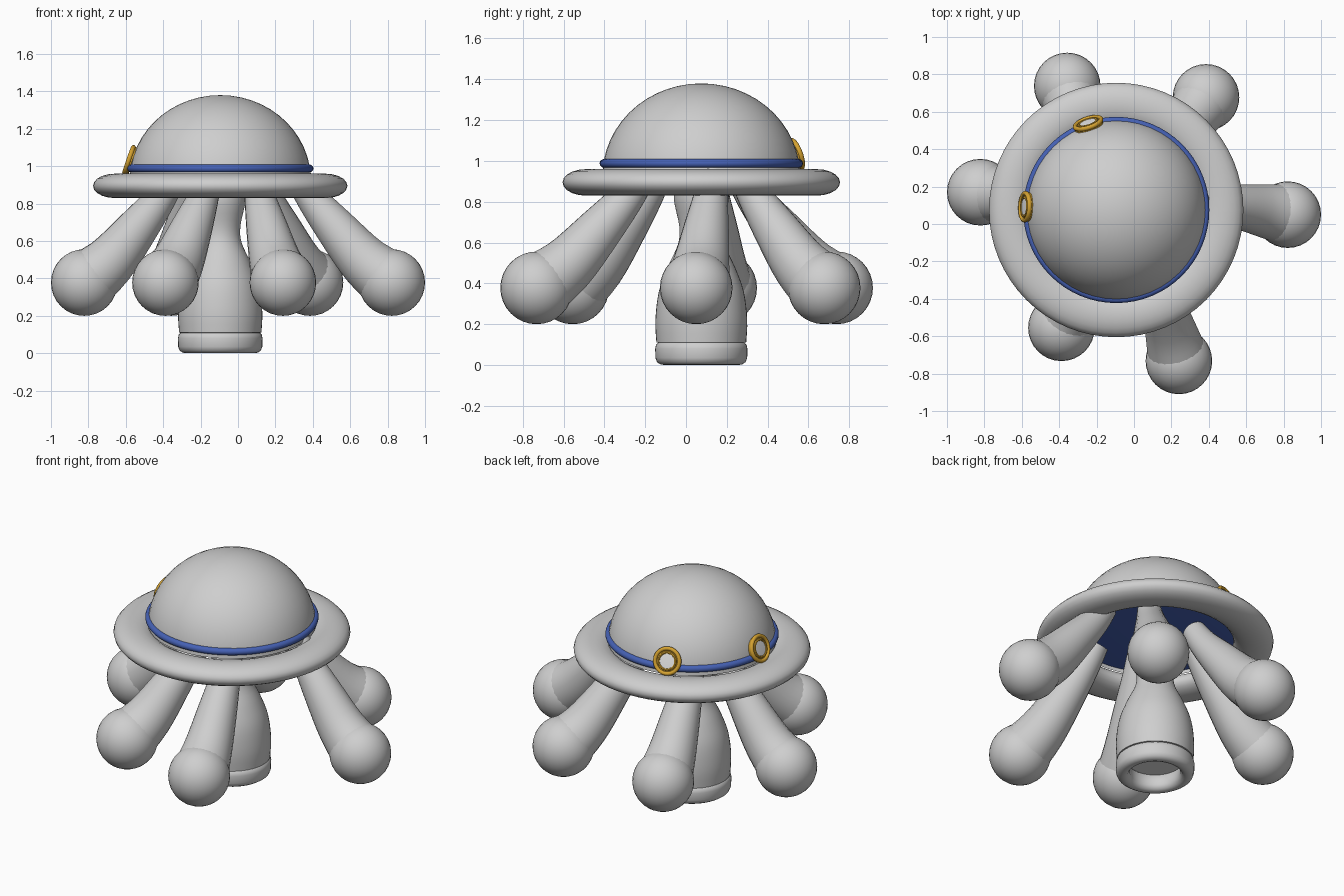
import bpy, bmesh, math
from mathutils import Vector, Matrix

if "Cube" in bpy.data.objects:
    bpy.data.objects.remove(bpy.data.objects["Cube"])

CX, CY = -0.095, 0.075   # axis of the body


def material(name, rgb):
    m = bpy.data.materials.new(name)
    m.diffuse_color = (*rgb, 1)
    m.use_nodes = True
    m.node_tree.nodes["Principled BSDF"].inputs["Base Color"].default_value = m.diffuse_color
    return m


GREY = material("light grey", (0.62, 0.62, 0.62))
BLUE = material("blue", (0.06, 0.12, 0.46))
GOLD = material("gold", (0.66, 0.36, 0.03))
WHITE = material("white", (0.8, 0.8, 0.8))


def finish(bm, name, mat, matrix=None):
    bmesh.ops.recalc_face_normals(bm, faces=bm.faces[:])
    me = bpy.data.meshes.new(name)
    bm.to_mesh(me)
    bm.free()
    ob = bpy.data.objects.new(name, me)
    bpy.context.collection.objects.link(ob)
    me.materials.append(mat)
    if matrix:
        ob.matrix_world = matrix
    bpy.context.view_layer.objects.active = ob
    ob.select_set(True)
    bpy.ops.object.shade_smooth_by_angle(angle=math.radians(40))
    ob.select_set(False)
    return ob


def lathe(name, profile, mat, matrix, closed=False, segs=48):
    """Spin an (r, z) profile around z."""
    bm = bmesh.new()
    vs = [bm.verts.new((r, 0, z)) for r, z in profile]
    n = len(vs)
    es = [bm.edges.new((vs[i], vs[(i + 1) % n])) for i in range(n if closed else n - 1)]
    bmesh.ops.spin(bm, geom=vs + es, cent=(0, 0, 0), axis=(0, 0, 1),
                   angle=math.tau, steps=segs, use_duplicate=False)
    bmesh.ops.remove_doubles(bm, verts=bm.verts[:], dist=1e-5)
    return finish(bm, name, mat, matrix)


def ellipse(r, z, a, b, n=16):
    return [(r + a * math.cos(math.tau * i / n), z + b * math.sin(math.tau * i / n))
            for i in range(n)]


def smooth_path(keys, steps=6):
    """Catmull-Rom interpolation of equal-length vectors."""
    p = [keys[0]] + keys + [keys[-1]]
    out = []
    for i in range(1, len(p) - 2):
        a, b, c, d = p[i - 1:i + 3]
        for s in range(steps):
            t = s / steps
            out.append(0.5 * (2 * b + (c - a) * t + (2 * a - 5 * b + 4 * c - d) * t ** 2
                              + (3 * b - a - 3 * c + d) * t ** 3))
    return out + [keys[-1]]


BODY = Matrix.Translation((CX, CY, 0))

# Dome
arc = [math.radians(-4 + 94 * i / 14) for i in range(15)]
lathe("dome", [(0.485 * math.cos(a), 0.965 + 0.415 * math.sin(a)) if a < 0 else
               (0.485 * math.cos(a), 0.925 + 0.455 * math.sin(a)) for a in arc[1:-1]]
      + [(0, 1.38)], GREY, BODY)

# Brim
lathe("brim", ellipse(0.565, 0.895, 0.115, 0.065, 20), GREY, BODY, closed=True, segs=64)

# Band with a flat underside filling the dome
edge = [(0.477 + 0.021 * math.cos(math.radians(a)), 0.988 + 0.021 * math.sin(math.radians(a)))
        for a in range(-90, 91, 20)]
lathe("band", [(0, 0.967)] + edge + [(0.44, 1.009)], BLUE, BODY, segs=64)


# Badges clipped over the band
def badge(angle):
    a = math.radians(angle)
    n = Vector((math.cos(a), math.sin(a), math.tan(math.radians(19)))).normalized()
    mat = Matrix.Translation((CX + 0.482 * math.cos(a), CY + 0.482 * math.sin(a), 1.03)) \
        @ n.to_track_quat('Z', 'Y').to_matrix().to_4x4()
    lathe("badge_base", [(0, -0.014), (0.078, -0.014), (0.078, 0.008), (0, 0.008)], GOLD, mat, segs=32)
    lathe("badge_rim", ellipse(0.073, 0.006, 0.012, 0.013, 10), GOLD, mat, closed=True, segs=32)
    lathe("badge_inner_rim", ellipse(0.05, 0.008, 0.008, 0.009, 8), GOLD, mat, closed=True, segs=32)
    lathe("badge_face", [(0.046, 0.008), (0.044, 0.012), (0, 0.014)], WHITE, mat, segs=32)


for ang in (178, 108):
    badge(ang)

# Central siphon: necked bulb, open ring foot, and plate inside the ring
keys = [Vector(k) for k in ((0.12, 0.94), (0.135, 0.82), (0.108, 0.68), (0.115, 0.59),
                            (0.165, 0.48), (0.208, 0.36), (0.225, 0.22), (0.22, 0.11))]
lathe("siphon", [(0, 0.94)] + [tuple(v) for v in smooth_path(keys, 4)] + [(0.16, 0.105)], GREY, BODY)
ring = [(0.145, 0.03), (0.158, 0.008), (0.18, 0.0), (0.2, 0.003), (0.217, 0.014), (0.225, 0.035),
        (0.226, 0.08), (0.222, 0.1), (0.21, 0.111), (0.165, 0.111), (0.148, 0.09)]
lathe("siphon_ring", ring, GREY, BODY, closed=True)
lathe("siphon_plate", [(0, 0.1), (0.165, 0.1)], WHITE, BODY)


# Tentacles: tapered bent tube ending in a ball
def tentacle(name, ball, start):
    b, s = Vector((*ball, 0.378)), Vector((*start, 0.82))
    flat = Vector((b.x - s.x, b.y - s.y, 0))
    up = Vector((0, 0, 1))
    pts = [s - flat * 0.17 + up * 0.11, s, s + flat * 0.3 - up * 0.155,
           s + flat * 0.66 - up * 0.33, b]
    radii = (0.07, 0.085, 0.112, 0.14, 0.165)
    path = smooth_path([Vector((*p, r)) for p, r in zip(pts, radii)], 4)
    side = flat.cross(up).normalized()
    bm = bmesh.new()
    rings, n = [], 24
    for i, q in enumerate(path):
        t = (path[min(i + 1, len(path) - 1)].xyz - path[max(i - 1, 0)].xyz).normalized()
        v = side.cross(t)
        rings.append([bm.verts.new(q.xyz + q.w * (side * math.cos(math.tau * k / n)
                                                  + v * math.sin(math.tau * k / n)))
                      for k in range(n)])
    for r0, r1 in zip(rings, rings[1:]):
        for k in range(n):
            bm.faces.new((r0[k], r0[(k + 1) % n], r1[(k + 1) % n], r1[k]))
    bm.faces.new(rings[0])
    bm.faces.new(rings[-1])
    finish(bm, name, GREY)
    bm = bmesh.new()
    bmesh.ops.create_uvsphere(bm, u_segments=32, v_segments=16, radius=0.178)
    finish(bm, name + "_ball", GREY, Matrix.Translation(b))


tentacle("right_tentacle", (0.822, 0.05), (0.40, 0.12))
tentacle("left_tentacle", (-0.822, 0.17), (-0.42, 0.13))
tentacle("front_right_tentacle", (0.24, -0.732), (0.12, -0.29))
tentacle("front_left_tentacle", (-0.388, -0.555), (-0.19, -0.2))
tentacle("back_right_tentacle", (0.385, 0.677), (0.16, 0.34))
tentacle("back_left_tentacle", (-0.357, 0.738), (-0.25, 0.33))
